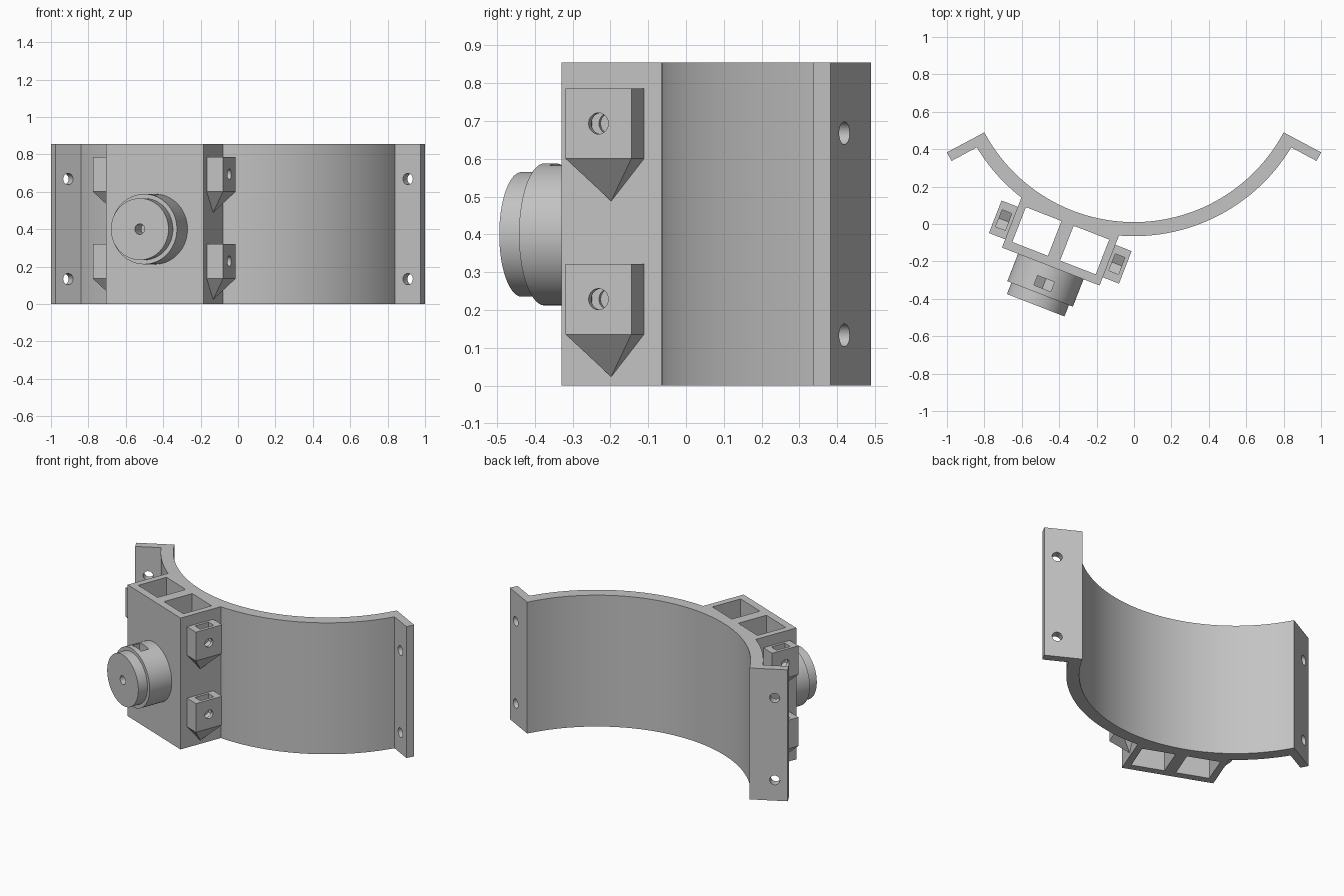
import bpy, bmesh, math
from mathutils import Matrix, Vector

cube = bpy.data.objects.get("Cube")
if cube:
    bpy.data.objects.remove(cube, do_unlink=True)

grey = bpy.data.materials.new("light_grey")
grey.use_nodes = True
colour = (0.55, 0.55, 0.55, 1)
grey.diffuse_color = colour
grey.node_tree.nodes["Principled BSDF"].inputs["Base Color"].default_value = colour

HEIGHT = 0.855
CENTRE_Y = 0.917               # axis of the curved band
R_IN, R_OUT, R_TIP = 0.907, 0.982, 1.134
FLANGE = 0.052                 # flange thickness
HALF, FRONT = 0.28, 1.228      # half width and front distance of the housing
MID_Z = 0.40                   # height of the round boss


def turn(degrees, axis):
    return Matrix.Rotation(math.radians(degrees), 4, axis)


band_frame = Matrix.Translation((0, CENTRE_Y, 0))
mount = band_frame @ turn(-21.25, "Z")   # local -y points out of the housing


def finish(name, bm, matrix):
    bmesh.ops.recalc_face_normals(bm, faces=bm.faces)
    bm.transform(matrix)
    mesh = bpy.data.meshes.new(name)
    bm.to_mesh(mesh)
    bm.free()
    mesh.materials.append(grey)
    obj = bpy.data.objects.new(name, mesh)
    bpy.context.collection.objects.link(obj)
    return obj


def prism(name, points, low, high, matrix):
    """Extrude an outline in the local xy plane from low to high."""
    bm = bmesh.new()
    face = bm.faces.new([bm.verts.new((x, y, low)) for x, y in points])
    new = bmesh.ops.extrude_face_region(bm, geom=[face])["geom"]
    verts = [g for g in new if isinstance(g, bmesh.types.BMVert)]
    bmesh.ops.translate(bm, verts=verts, vec=(0, 0, high - low))
    return finish(name, bm, matrix)


def arc(radius, start, end, steps):
    angles = [start + (end - start) * i / steps for i in range(steps + 1)]
    return [(radius * math.sin(a), -radius * math.cos(a)) for a in angles]


def cylinder(name, radius, low, high, matrix, steps=64):
    return prism(name, arc(radius, 0, math.tau * (1 - 1 / steps), steps - 1), low, high, matrix)


def rectangle(x0, x1, y0, y1):
    return [(x0, y0), (x1, y0), (x1, y1), (x0, y1)]


def cut(obj, cutter):
    mod = obj.modifiers.new("cut", "BOOLEAN")
    mod.operation, mod.solver, mod.object = "DIFFERENCE", "EXACT", cutter
    cutter.hide_render = True
    bpy.context.view_layer.update()
    graph = bpy.context.evaluated_depsgraph_get()
    mesh = bpy.data.meshes.new_from_object(obj.evaluated_get(graph))
    obj.modifiers.clear()
    obj.data = mesh
    bpy.data.objects.remove(cutter, do_unlink=True)


def nut_slot(top, low, high, matrix):
    """Pocket open at the top with a pointed floor."""
    h = 0.048
    points = [(-h, top), (-h, -h * 0.58), (0, -h * 1.155), (h, -h * 0.58), (h, top)]
    return prism("slot_cutter", points, low, high, matrix)


# Curved band with a radial flange at each end
tip = math.atan2(0.8, 0.427)
outer_end = tip - math.asin(FLANGE / R_OUT)


def flange_corner(side, along, drop):
    x = along * math.sin(tip) - drop * math.cos(tip)
    y = -along * math.cos(tip) - drop * math.sin(tip)
    return (side * x, y)


outline = arc(R_IN, -tip, tip, 72)
outline += [flange_corner(1, R_TIP, 0), flange_corner(1, R_TIP, FLANGE)]
outline += arc(R_OUT, outer_end, -outer_end, 72)
outline += [flange_corner(-1, R_TIP, FLANGE), flange_corner(-1, R_TIP, 0)]
band = prism("curved_band", outline, 0, HEIGHT, band_frame)

# Screw holes through the flanges
for side in (-1, 1):
    x, y = flange_corner(side, 1.057, FLANGE / 2)
    for z in (0.133, 0.668):
        frame = (band_frame @ Matrix.Translation((x, y, z))
                 @ turn(side * (math.degrees(tip) - 90), "Z") @ turn(90, "X"))
        cut(band, cylinder("hole_cutter", 0.03, -0.06, 0.06, frame, 32))

# Housing with two vertical shafts
edge = math.asin(HALF / (R_OUT - 0.01))
profile = arc(R_OUT - 0.01, -edge, edge, 16) + [(HALF, -FRONT), (-HALF, -FRONT)]
housing = prism("housing", profile, 0, HEIGHT, mount)
for x0, x1 in ((-0.239, -0.035), (0.035, 0.239)):
    cut(housing, prism("shaft_cutter", rectangle(x0, x1, -1.18, -0.98), -1, 2, mount))

# Stepped round boss with a bore and a nut slot
boss_frame = mount @ Matrix.Translation((0, 0, MID_Z)) @ turn(90, "X")
boss = cylinder("boss", 0.188, FRONT - 0.01, 1.385, boss_frame, 96)
cap = cylinder("boss_cap", 0.165, 1.385, 1.45, boss_frame, 96)
cut(boss, nut_slot(0.3, 1.298, 1.353, boss_frame))
for part in (boss, cap):
    cut(part, cylinder("bore_cutter", 0.028, 1.27, 1.5, boss_frame, 32))
parts = [band, housing, boss, cap]

# Side lugs with pointed undersides, each with a bore and a nut slot
for side, word in ((-1, "right"), (1, "left")):
    for z, level in ((0.2285, "lower"), (0.6935, "upper")):
        frame = (mount @ Matrix.Translation((0, -1.0875, z))
                 @ turn(side * 90, "Z") @ turn(90, "X"))
        bm = bmesh.new()
        h = 0.0932
        for x in (-h, h):
            for y in (-h, h):
                for depth in (HALF, 0.373):
                    bm.verts.new((x, y, depth))
        bm.verts.new((0, -0.2055, HALF))
        bmesh.ops.convex_hull(bm, input=bm.verts)
        bmesh.ops.dissolve_limit(bm, angle_limit=0.02, verts=bm.verts, edges=bm.edges)
        lug = finish(f"{word}_{level}_lug", bm, frame)
        cut(lug, nut_slot(0.2, 0.297, 0.352, frame))
        cut(lug, cylinder("bore_cutter", 0.028, 0.285, 0.45, frame, 32))
        parts.append(lug)

# Smooth the curves and keep the edges crisp
bpy.ops.object.select_all(action="DESELECT")
for part in parts:
    part.select_set(True)
bpy.context.view_layer.objects.active = band
bpy.ops.object.shade_smooth_by_angle(angle=math.radians(30))
